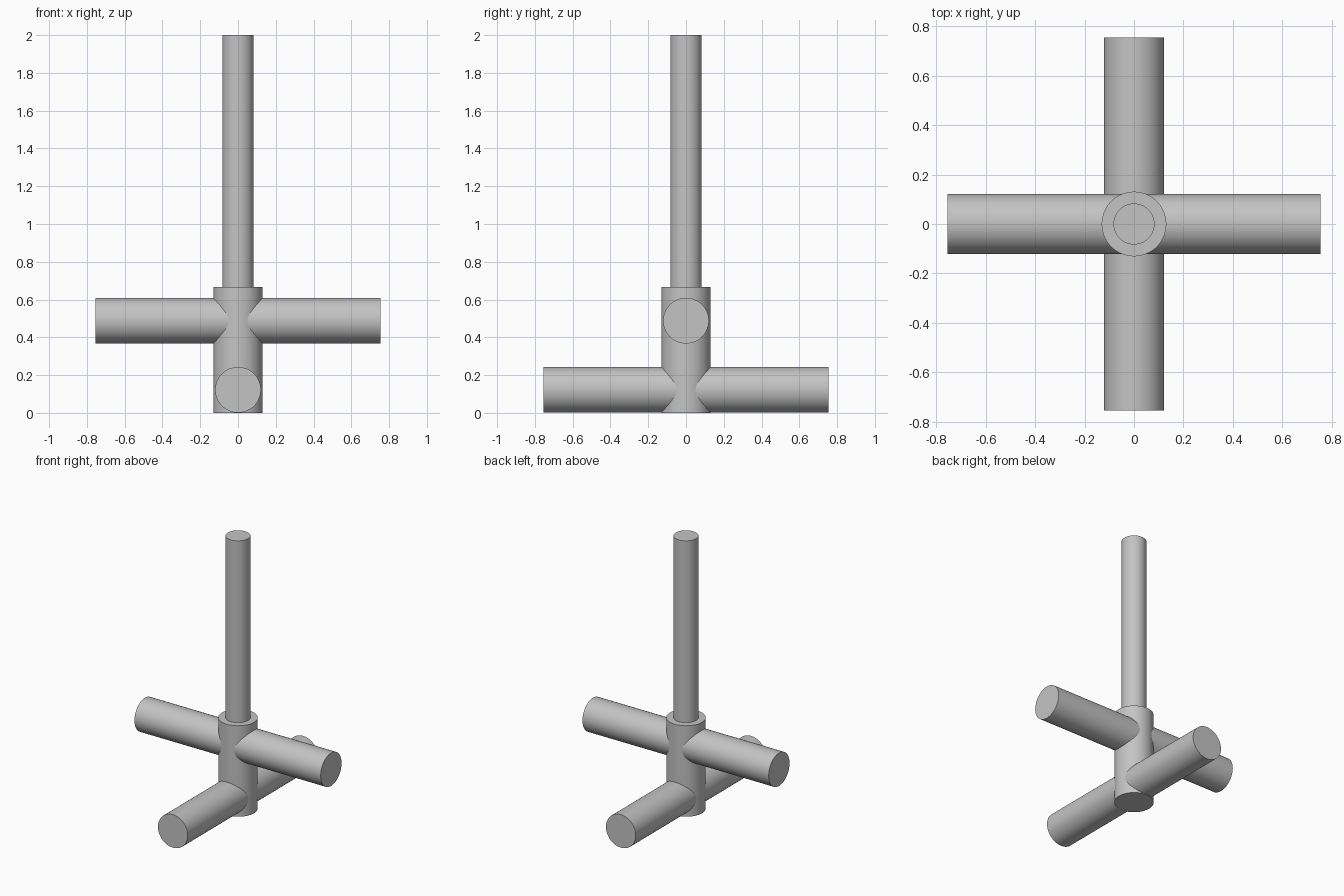
import bpy
import math

cube = bpy.data.objects.get("Cube")
if cube:
    bpy.data.objects.remove(cube, do_unlink=True)

# Single plain grey for every part
grey = bpy.data.materials.new("plain grey")
grey.use_nodes = True
colour = (0.55, 0.55, 0.55, 1.0)
grey.diffuse_color = colour
grey.node_tree.nodes["Principled BSDF"].inputs["Base Color"].default_value = colour


def rod(name, radius, length, centre_z, rotation=(0, 0, 0)):
    """Capped smooth cylinder centred on the vertical axis."""
    bpy.ops.mesh.primitive_cylinder_add(
        vertices=64, radius=radius, depth=length,
        location=(0, 0, centre_z), rotation=rotation)
    obj = bpy.context.object
    obj.name = name
    obj.data.materials.append(grey)
    bpy.ops.object.shade_smooth_by_angle(angle=math.radians(30))
    return obj


HUB_TOP = 0.667
POLE_TOP = 2.0
BAR_RADIUS = 0.121
BAR_LENGTH = 1.51
QUARTER = math.pi / 2

# Upright hub and the thinner pole standing on it
rod("hub", 0.131, HUB_TOP, HUB_TOP / 2)
rod("pole", 0.083, POLE_TOP - HUB_TOP, (POLE_TOP + HUB_TOP) / 2)

# Two crossed bars through the hub at different heights
rod("lower_bar", BAR_RADIUS, BAR_LENGTH, 0.122, (QUARTER, 0, 0))
rod("upper_bar", BAR_RADIUS, BAR_LENGTH, 0.488, (0, QUARTER, 0))
